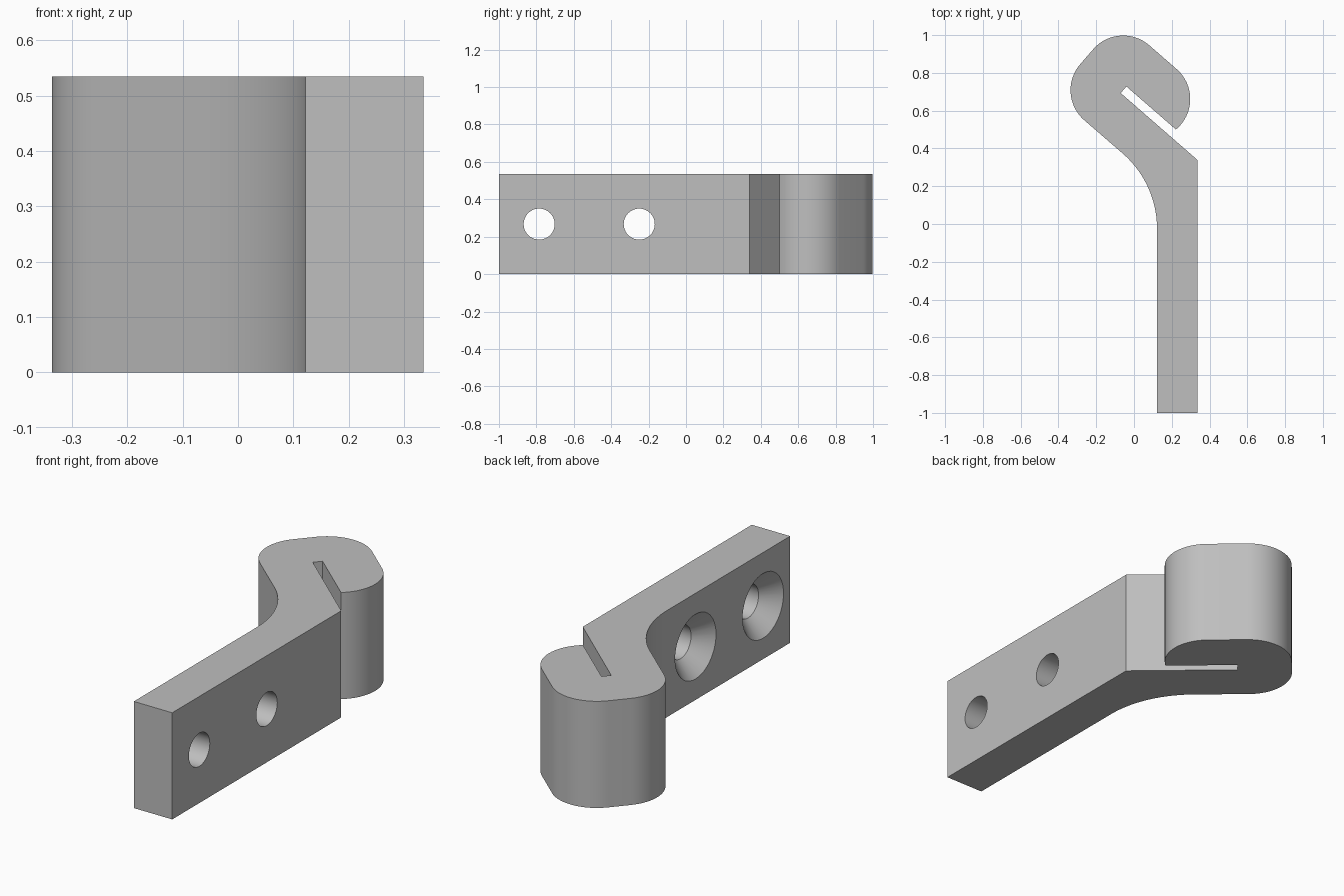
import bpy, bmesh
from math import sin, cos, pi, radians
from mathutils import Vector, Matrix

if "Cube" in bpy.data.objects:
    bpy.data.objects.remove(bpy.data.objects["Cube"])

HEIGHT = 0.535
FRONT_X, BACK_X = 0.335, 0.122      # the two faces of the mounting plate
BEND = radians(41)                  # tilt of the clamp head
U = Vector((-cos(BEND), sin(BEND)))  # along the head
V = Vector((sin(BEND), cos(BEND)))   # across the head

grey = bpy.data.materials.new("light_grey")
grey.use_nodes = True
grey.diffuse_color = (0.52, 0.52, 0.52, 1)
grey.node_tree.nodes["Principled BSDF"].inputs["Base Color"].default_value = grey.diffuse_color


def head(u, v):
    return U * u + V * v


def arc(centre, r, start, end, n=20):
    """Points from start to end angle, in radians."""
    angles = [start + (end - start) * i / n for i in range(n + 1)]
    return [centre + Vector((cos(a), sin(a))) * r for a in angles]


def make_object(name, bm):
    bmesh.ops.recalc_face_normals(bm, faces=bm.faces)
    mesh = bpy.data.meshes.new(name)
    bm.to_mesh(mesh)
    bm.free()
    mesh.materials.append(grey)
    obj = bpy.data.objects.new(name, mesh)
    bpy.context.collection.objects.link(obj)
    return obj


# Outline seen from above: plate, slot, rounded head, inner bend
R, BEND_R = 0.21, 0.527
up = pi / 2 - BEND                  # direction of V
lip_end = -BEND - radians(9.3)      # where the round lip meets the slot
outline = [Vector((BACK_X, -1)), Vector((FRONT_X, -1)), Vector((FRONT_X, 0.34)),
           head(0.508, 0.477), head(0.508, 0.523)]
outline += arc(head(0.368, 0.557), R, lip_end, up)
outline += arc(head(0.56, 0.557), R, up, up + pi / 2)
outline += arc(head(0.56, 0.452), R, up + pi / 2, up + pi)
outline += arc(Vector((BACK_X - BEND_R, -0.025)), BEND_R, up, 0)

bm = bmesh.new()
base = bm.faces.new([bm.verts.new((p.x, p.y, 0)) for p in outline])
top = bmesh.ops.extrude_face_region(bm, geom=[base])["geom"]
bmesh.ops.translate(bm, vec=(0, 0, HEIGHT),
                    verts=[g for g in top if isinstance(g, bmesh.types.BMVert)])
bracket = make_object("clamp_bracket", bm)

# Countersunk screw holes, wide on the back face
HOLE_R, SINK = 0.083, 0.083
for y in (-0.785, -0.25):
    bm = bmesh.new()
    rings = []
    for x, r in ((BACK_X - 0.01, 0.172), (BACK_X + SINK, HOLE_R), (FRONT_X + 0.05, HOLE_R)):
        ring = bmesh.ops.create_circle(
            bm, cap_ends=False, segments=48, radius=r,
            matrix=Matrix.Translation((x, y, HEIGHT / 2)) @ Matrix.Rotation(pi / 2, 4, "Y"))
        rings.append(ring["verts"])
    for a, b in zip(rings, rings[1:]):
        for i in range(48):
            j = (i + 1) % 48
            bm.faces.new((a[i], a[j], b[j], b[i]))
    bm.faces.new(rings[0])
    bm.faces.new(rings[-1])
    cutter = make_object("screw_hole_cutter", bm)
    cutter.hide_render = True
    cut = bracket.modifiers.new("screw_hole", "BOOLEAN")
    cut.operation, cut.solver, cut.object = "DIFFERENCE", "EXACT", cutter
    bpy.context.view_layer.objects.active = bracket
    bpy.ops.object.modifier_apply(modifier=cut.name)
    bpy.data.objects.remove(cutter)

# Smooth the curves, keep the edges crisp
bpy.ops.object.select_all(action="DESELECT")
bracket.select_set(True)
bpy.context.view_layer.objects.active = bracket
bpy.ops.object.shade_smooth_by_angle(angle=radians(25))
